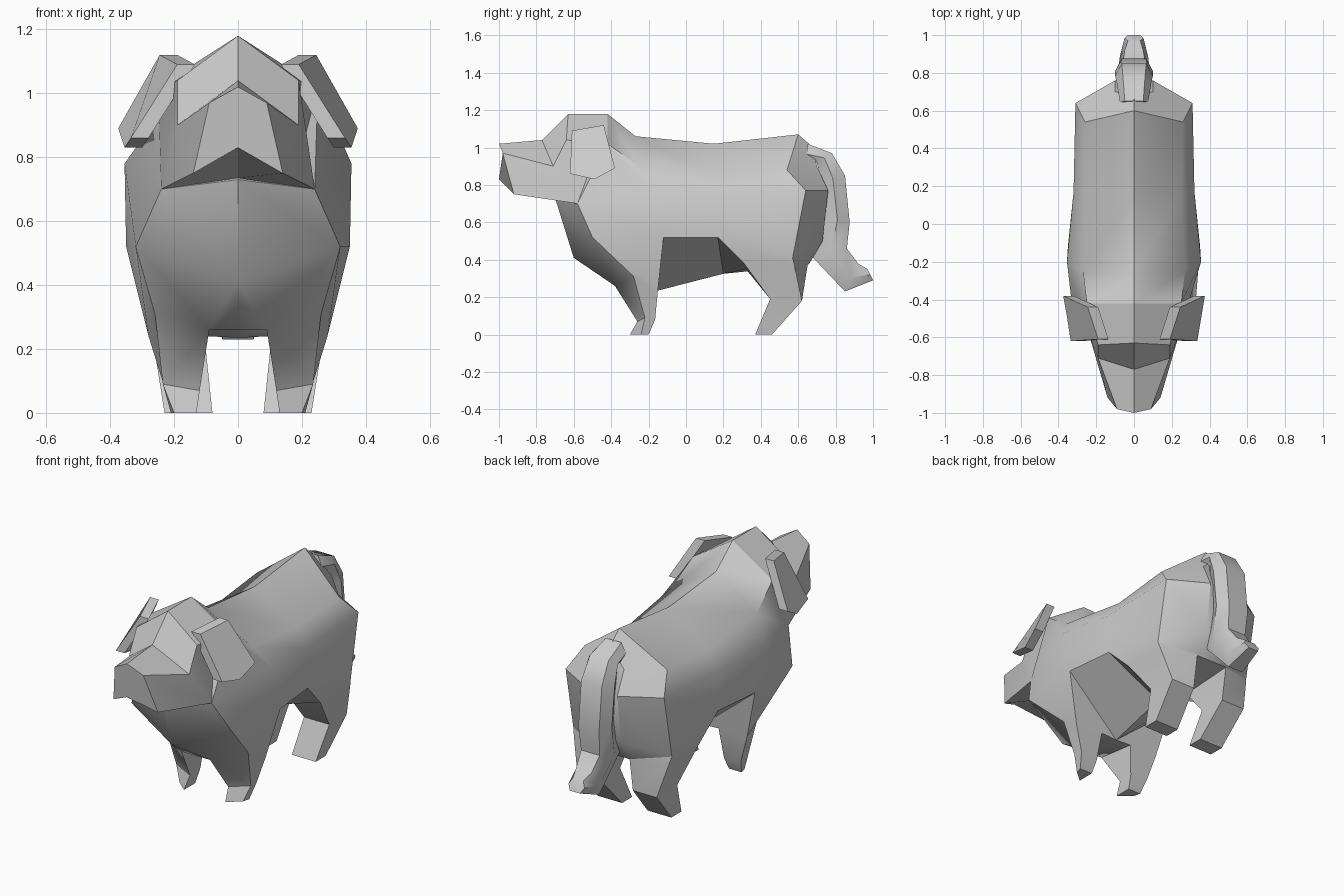
import bpy
import bmesh
from math import radians

old = bpy.data.objects.get("Cube")
if old:
    bpy.data.objects.remove(old, do_unlink=True)

grey = bpy.data.materials.new("plain grey")
grey.use_nodes = True
colour = (0.6, 0.6, 0.6, 1)
grey.diffuse_color = colour
grey.node_tree.nodes["Principled BSDF"].inputs["Base Color"].default_value = colour


def both_sides(half):
    """Close a half ring by adding its mirror image."""
    return half + [(-x, y, z) for x, y, z in reversed(half)]


def skin(bm, rings, holes=()):
    """Join closed rings with quads, leaving out the listed (segment, edge) holes."""
    loops = [[bm.verts.new(p) for p in ring] for ring in rings]
    count = len(loops[0])
    for s, (a, b) in enumerate(zip(loops, loops[1:])):
        for i in range(count):
            j = (i + 1) % count
            if (s, i) not in holes:
                bm.faces.new((a[i], a[j], b[j], b[i]))
    return loops


def finish(name, bm, angle):
    """Weld the mesh and turn it into a shaded object."""
    bmesh.ops.remove_doubles(bm, verts=bm.verts, dist=0.0005)
    bmesh.ops.recalc_face_normals(bm, faces=bm.faces)
    mesh = bpy.data.meshes.new(name)
    bm.to_mesh(mesh)
    bm.free()
    mesh.materials.append(grey)
    obj = bpy.data.objects.new(name, mesh)
    bpy.context.collection.objects.link(obj)
    bpy.ops.object.select_all(action='DESELECT')
    obj.select_set(True)
    bpy.context.view_layer.objects.active = obj
    bpy.ops.object.shade_smooth_by_angle(angle=radians(angle))
    return obj


def solid(name, rings, angle):
    """A loft with both ends capped."""
    bm = bmesh.new()
    loops = skin(bm, rings)
    bm.faces.new(loops[0])
    bm.faces.new(loops[-1])
    return finish(name, bm, angle)


# Torso: each half ring runs spine, upper flank, flank, lower flank, keel
chest = [(0, -.7, .75), (0, -.7, .75), (0, -.7, .73), (0, -.6, .41), (0, -.6, .41)]
shoulder = [(0, -.42, 1.18), (.25, -.42, 1.02), (.24, -.58, .7), (.32, -.5, .52), (.09, -.38, .26)]
ribs = [(0, -.27, 1.06), (.27, -.25, .9), (.355, -.2, .78), (.35, -.12, .52), (0, -.15, .235)]
waist = [(0, .15, 1.02), (.25, .17, .85), (.32, .17, .75), (.32, .17, .52), (0, .2, .325)]
hips = [(0, .6, 1.07), (.26, .54, .88), (.31, .64, .77), (.31, .57, .41), (.1, .65, .37)]
rump = [(0, .68, 1), (.1, .7, .9), (.1, .76, .77), (.1, .73, .5), (.04, .66, .38)]
rear = [(0, y, z) for x, y, z in rump]
torso = []
for half in (chest, shoulder, ribs, waist, hips, rump, rear):
    x, y, z = half[-1]
    torso.append(both_sides(half + [(0, y, z)]))
body = bmesh.new()
skin(body, torso, holes=[(s, e) for s in (1, 3) for e in (3, 7)])

# Legs grow from the torso openings: outer front, outer back, inner back, inner front
front_leg = [
    [shoulder[3], ribs[3], ribs[4], shoulder[4]],
    [(.26, -.28, .31), (.28, -.15, .24), (.1, -.15, .24), shoulder[4]],
    [(.235, -.22, .09), (.23, -.165, .08), (.12, -.17, .07), (.12, -.26, .07)],
    [(.2, -.24, 0), (.21, -.2, 0), (.13, -.2, 0), (.13, -.3, 0)]]
hind_leg = [
    [waist[3], hips[3], hips[4], waist[4]],
    [(.3, .31, .38), (.3, .58, .37), hips[4], (.1, .32, .35)],
    [(.26, .45, .19), (.25, .62, .18), (.1, .62, .18), (.1, .45, .19)],
    [(.23, .37, 0), (.23, .46, 0), (.08, .46, 0), (.08, .37, 0)]]
for leg in (front_leg, hind_leg):
    for side in (1, -1):
        loops = skin(body, [[(side * x, y, z) for x, y, z in ring] for ring in leg])
        body.faces.new(loops[-1])
finish("body_and_legs", body, 32)

# Head: each half ring runs ridge, cheek, jaw, throat
muzzle = [(0, -1, 1.02), (.09, -.98, .97), (.14, -.92, .75), (0, -1, .83)]
stop = [(0, -.77, 1.04), (.19, -.71, .9), (.24, -.58, .7), (0, -.7, .735)]
brow = [(0, -.63, 1.18), (.19, -.64, 1.04), (.24, -.58, .7), (0, -.7, .735)]
crown = [(0, -.42, 1.18), (.25, -.42, 1.02), (.22, -.45, .75), (0, -.5, .74)]
solid("head", [both_sides(h) for h in (muzzle, stop, brow, crown)], 15)

# Ears: thin flaps that hang outward and flare towards the back
inner = [(.135, -.61, 1.09), (.19, -.44, 1.12), (.32, -.38, .89), (.3, -.49, .83), (.28, -.62, .86)]
outer = [(x + .055, y, z) for x, y, z in inner]
ears = solid("ears", [inner, outer], 15)
ears.modifiers.new("mirror", 'MIRROR').use_mirror_merge = False

# Tail: back edge, front edge and half width at each joint
joints = [
    ((.65, 1.02), (.64, .91), .075), ((.78, .97), (.7, .92), .09),
    ((.85, .85), (.72, .82), .1), ((.875, .6), (.745, .62), .1),
    ((.86, .46), (.68, .41), .09), ((.92, .38), (.85, .23), .075),
    ((.97, .35), (1, .29), .05)]


def tail_ring(back, front, width):
    y, z = [(a + b) / 2 for a, b in zip(back, front)]
    return both_sides([(width * .65, *back), (width, y, z), (width * .65, *front)])


solid("tail", [tail_ring(*j) for j in joints], 40)
